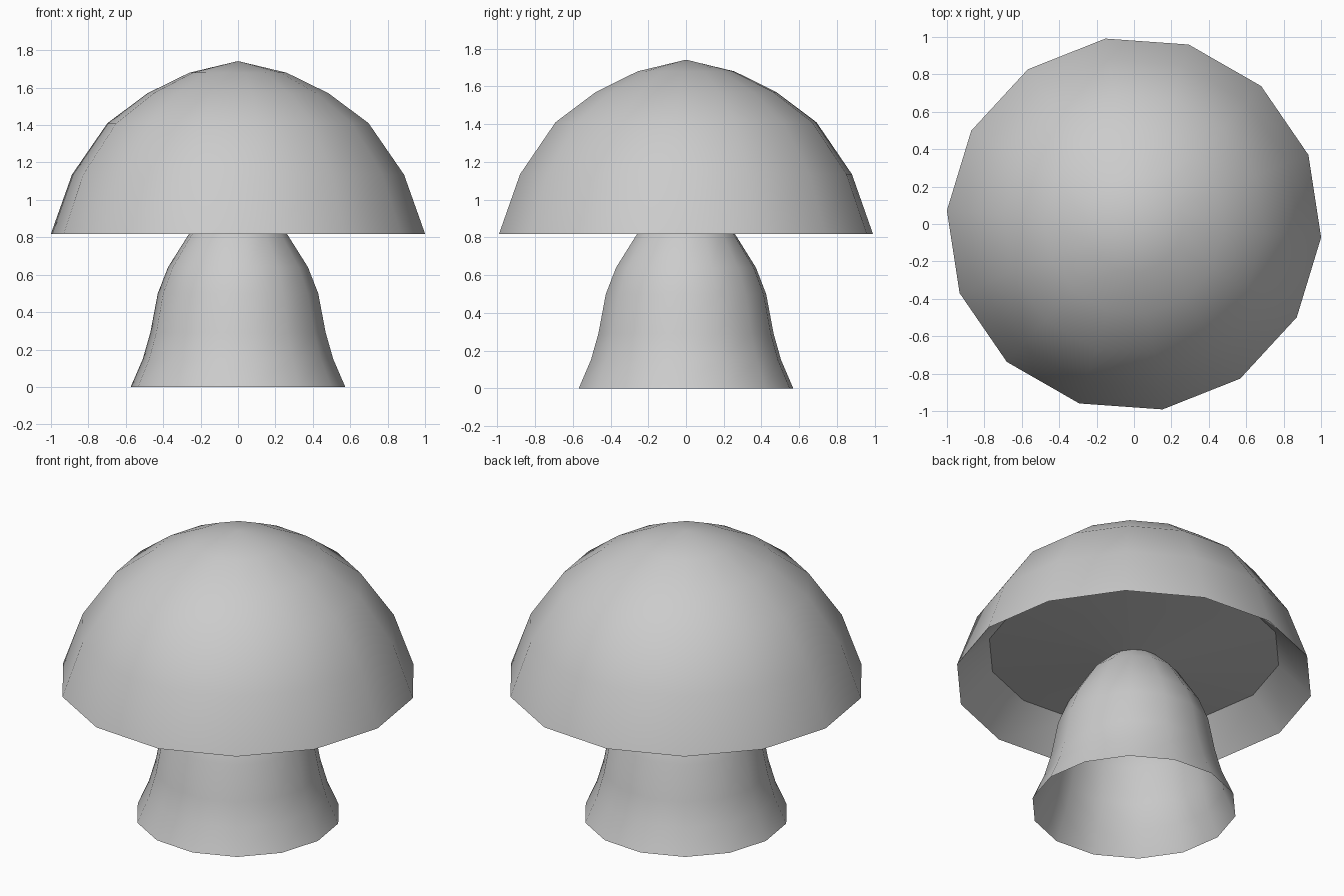
import bpy, bmesh
from math import cos, sin, radians, tau

if "Cube" in bpy.data.objects:
    bpy.data.objects.remove(bpy.data.objects["Cube"])

SIDES = 14
OFFSET = radians(-4.1)


def lathe(name, profile):
    """Revolve (radius, height) points around z; radius 0 makes a pole."""
    bm = bmesh.new()
    rings = []
    for r, z in profile:
        n = 1 if r == 0 else SIDES
        rings.append([bm.verts.new((r * cos(OFFSET + tau * i / SIDES),
                                    r * sin(OFFSET + tau * i / SIDES), z))
                      for i in range(n)])
    for a, b in zip(rings, rings[1:]):
        for i in range(SIDES):
            j = (i + 1) % SIDES
            if len(a) == 1:
                bm.faces.new((a[0], b[j], b[i]))
            elif len(b) == 1:
                bm.faces.new((a[i], a[j], b[0]))
            else:
                bm.faces.new((a[i], a[j], b[j], b[i]))
    mesh = bpy.data.meshes.new(name)
    bm.to_mesh(mesh)
    bm.free()
    obj = bpy.data.objects.new(name, mesh)
    bpy.context.collection.objects.link(obj)
    bpy.ops.object.select_all(action='DESELECT')
    obj.select_set(True)
    bpy.context.view_layer.objects.active = obj
    bpy.ops.object.shade_smooth_by_angle(angle=radians(38))
    return obj


# Stem: flared, open at the bottom, running up into the cap's underside
lathe("stem", [(0.575, 0), (0.51, 0.15), (0.47, 0.29), (0.43, 0.5),
               (0.375, 0.64), (0.255, 0.83), (0.15, 0.93)])

# Cap: underside dipping to the stem, inner rim wall, then the outer dome
lathe("cap", [(0.15, 0.93), (0.82, 1.0), (1.003, 0.818), (0.89, 1.135),
              (0.70, 1.41), (0.485, 1.57), (0.26, 1.68), (0, 1.742)])
